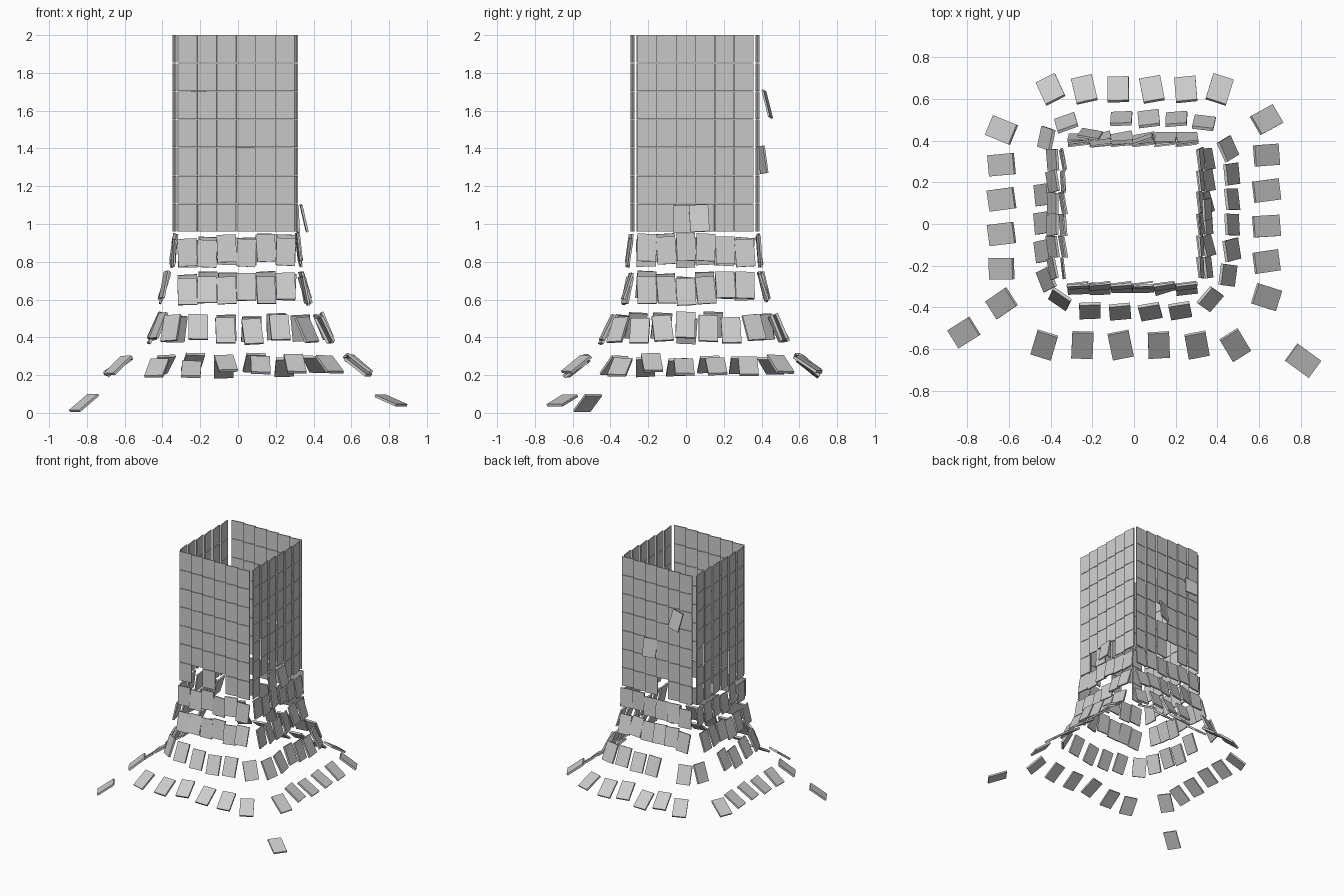
import bpy, bmesh, random
from math import radians
from mathutils import Matrix

if "Cube" in bpy.data.objects:
    bpy.data.objects.remove(bpy.data.objects["Cube"])

random.seed(4)
W, H, N = 0.102, 0.146, 6          # tile width, tile height, columns per side
SIDES = ("front", "right", "back", "left")


def build(name, tiles):
    """One object from tiles (x, y, z, yaw, tilt, roll, thickness); tilt leans the top inward."""
    bm = bmesh.new()
    for x, y, z, yaw, tilt, roll, t in tiles:
        m = (Matrix.Translation((x, y, z)) @ Matrix.Rotation(radians(yaw), 4, 'Z')
             @ Matrix.Rotation(radians(-tilt), 4, 'X') @ Matrix.Rotation(radians(roll), 4, 'Y')
             @ Matrix.Diagonal((W, t, H, 1)))
        bmesh.ops.create_cube(bm, size=1, matrix=m)
    me = bpy.data.meshes.new(name)
    bm.to_mesh(me)
    bm.free()
    bpy.context.collection.objects.link(bpy.data.objects.new(name, me))


def spot(side, u, d):
    """Position u along a side, at distance d from the axis."""
    return {"front": (u, -d), "back": (u, d), "left": (-d, u), "right": (d, u)}[side]


def spread(a, b):
    return [a + (b - a) * i / (N - 1) for i in range(N)]


# Intact upper walls: first column, distance from axis, gaps as (row, column)
walls = {
    "front": (-0.268, 0.283, {(6, 1), (6, 3)}),
    "right": (-0.208, 0.307, {(6, 1), (6, 2), (6, 3)}),
    "back": (-0.265, 0.378, {(4, 3), (6, 2)}),
    "left": (-0.212, 0.336, set()),
}
for k, side in enumerate(SIDES):
    u0, d, gaps = walls[side]
    build(side + "_wall", [
        (*spot(side, u, d), 1.927 - r * 0.149, 90 * k + 7, 0, 0, 0.008)
        for r in range(7) for c, u in enumerate(spread(u0, u0 + 0.515)) if (r, c) not in gaps])

# Tiles just breaking loose from the walls
build("loose_wall_tiles", [
    (-0.21, 0.43, 1.635, 172, 15, 7, 0.01), (0.04, 0.405, 1.34, 200, 7, 4, 0.01),
    (0.35, 0.07, 1.03, 92, 13, -3, 0.012), (0.315, -0.015, 1.025, 95, 3, 0, 0.01)])

# Falling rings: height, tilt, thickness, corner twist, corner pull-in, yaw jitter,
# then the distance of each side and the span of each side (None keeps the wall columns)
rings = {
    "upper_ring": (0.86, 6, 0.01, 0, 0, 6, (0.30, 0.322, 0.388, 0.34), None),
    "middle_ring": (0.66, 15, 0.012, 0, 0, 12, (0.31, 0.355, 0.412, 0.39), None),
    "lower_ring": (0.45, 24, 0.015, 14, 0.02, 4, (0.42, 0.47, 0.505, 0.44),
                   ((-.355, .365), (-.245, .36), (-.325, .335), (-.265, .41))),
    "outer_ring": (0.25, 54, 0.015, 26, 0, 5, (0.58, 0.635, 0.645, 0.635),
                   ((-.43, .485), (-.35, .5), (-.4, .41), (-.38, .45))),
}
missing = {("lower_ring", "back", 1), ("lower_ring", "left", 4)}
for ring, (z, tilt, t, twist, pull, jitter, dists, spans) in rings.items():
    for k, side in enumerate(SIDES):
        u0 = walls[side][0]
        span = spans[k] if spans else (u0, u0 + 0.52)
        flip = 1 if k < 2 else -1
        # the lower front corners turn further than the others
        sharp = 3 if (ring, side) == ("lower_ring", "front") else 1
        tiles = []
        for c, u in enumerate(spread(*span)):
            if (ring, side, c) in missing:
                continue
            end = ((2 * c / (N - 1)) - 1) ** 5
            tiles.append((*spot(side, u, dists[k] - pull * sharp * abs(end)),
                          z + random.uniform(-0.02, 0.02),
                          90 * k + 5 + twist * sharp * flip * end + random.uniform(-0.5, 1) * jitter,
                          tilt + random.uniform(-4, 4), random.uniform(-4, 4), t))
        build(side + "_" + ring, tiles)

# Two tiles lying at ground level
build("fallen_tiles", [(-0.815, -0.52, 0.053, -58, 54, 0, 0.013),
                       (0.81, -0.655, 0.065, 54, 70, 0, 0.013)])
